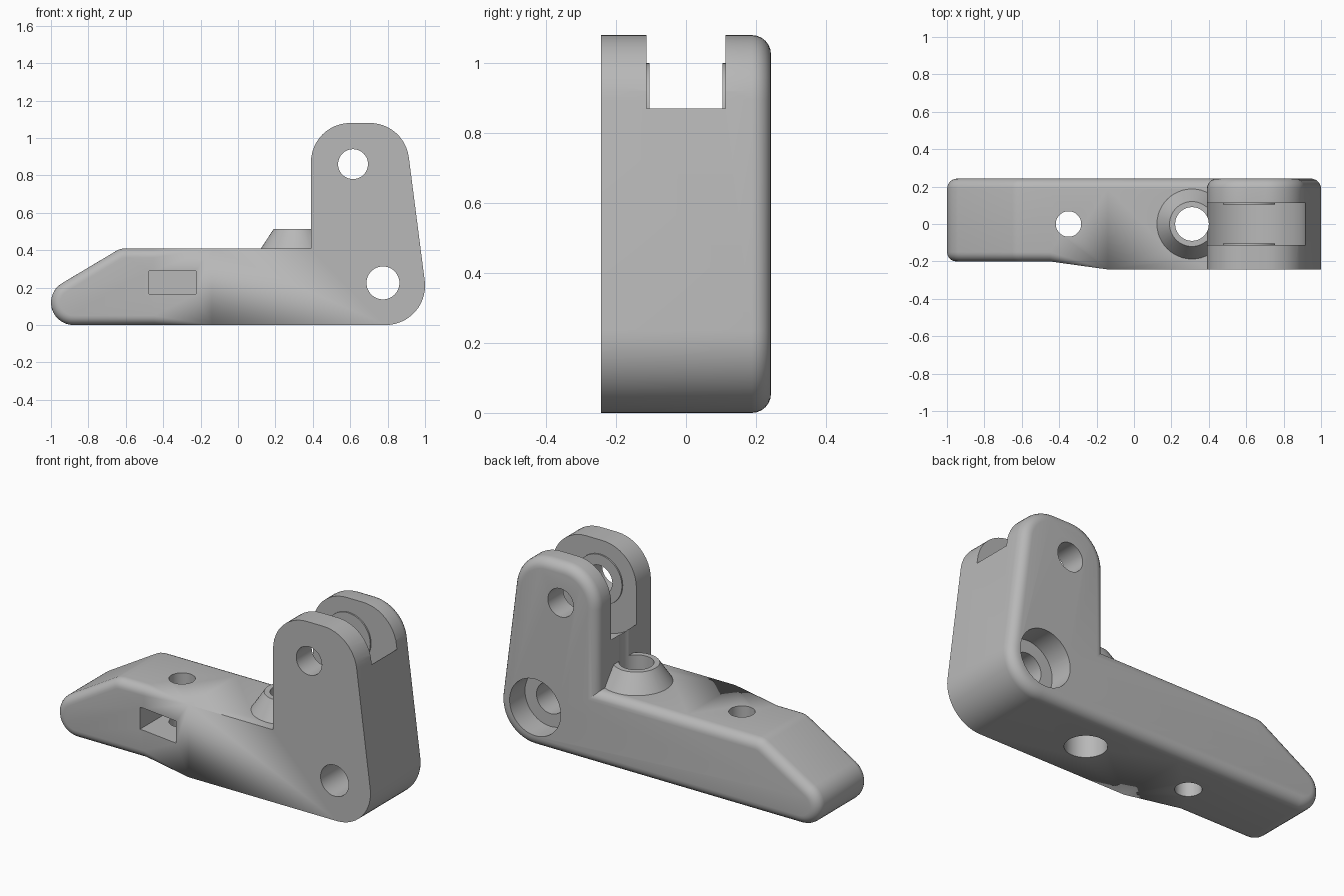
import bpy, bmesh
from math import sin, cos, radians, pi
from mathutils import Vector

if "Cube" in bpy.data.objects:
    bpy.data.objects.remove(bpy.data.objects["Cube"], do_unlink=True)

GREY = (0.48, 0.48, 0.48, 1)
mat = bpy.data.materials.new("plain grey")
mat.use_nodes = True
mat.diffuse_color = GREY
mat.node_tree.nodes["Principled BSDF"].inputs["Base Color"].default_value = GREY


def arc(cx, cz, r, start, end, steps):
    angles = [radians(start + (end - start) * i / steps) for i in range(steps + 1)]
    return [Vector((cx + r * cos(a), cz + r * sin(a))) for a in angles]


# Side outline, clockwise from the underside of the tip
TAPER_A, TAPER_B, TOP = -0.45, -0.14, 0.41
upper = arc(-0.88, 0.12, 0.12, 270, 121, 14) + arc(-0.6, 0.31, 0.1, 121, 90, 4)
upper.append(Vector((TAPER_A, TOP)))
a = len(upper) - 1
outline = upper + [Vector((TAPER_B, TOP)), Vector((0.39, TOP))]
outline += arc(0.6, 0.87, 0.21, 180, 90, 12) + arc(0.705, 0.87, 0.21, 90, 7, 12)
outline += arc(0.79, 0.21, 0.21, 7, -90, 14)
outline += [Vector((TAPER_B, 0)), Vector((TAPER_A, 0))]
n = len(outline)


def inward(i):
    """Mitred inward direction at an outline point."""
    d1 = (outline[i] - outline[i - 1]).normalized()
    d2 = (outline[(i + 1) % n] - outline[i]).normalized()
    n1, n2 = Vector((d1.y, -d1.x)), Vector((d2.y, -d2.x))
    return (n1 + n2) / (1 + n1.dot(n2))


miters = [inward(i) for i in range(n)]
BACK, FRONT, SEG = 0.243, -0.243, 6
bm = bmesh.new()


def ring(angle, front):
    verts = []
    for p, m in zip(outline, miters):
        if front:
            # Front edge round fades out along the taper
            t = min(max((p.x - TAPER_A) / (TAPER_B - TAPER_A), 0), 1)
            r = 0.05 * (1 - t)
            y = -0.2 + (FRONT + 0.2) * t + r * (1 - sin(angle))
        else:
            r = 0.055
            y = BACK - r * (1 - sin(angle))
        q = p + m * r * (1 - cos(angle))
        verts.append(bm.verts.new((q.x, y, q.y)))
    return verts


steps = [pi / 2 * k / SEG for k in range(SEG + 1)]
rings = [ring(s, True) for s in reversed(steps)] + [ring(s, False) for s in steps]
for r1, r2 in zip(rings, rings[1:]):
    for i in range(n):
        j = (i + 1) % n
        bm.faces.new((r1[i], r1[j], r2[j], r2[i]))
f = rings[0]
bm.faces.new(f[:a + 1] + [f[-1]])
bm.faces.new((f[a], f[a + 1], f[-2], f[-1]))
bm.faces.new(f[a + 1:-1])
bm.faces.new(rings[-1])
bmesh.ops.remove_doubles(bm, verts=bm.verts, dist=0.00002)
bmesh.ops.recalc_face_normals(bm, faces=bm.faces)
mesh = bpy.data.meshes.new("lever_bracket")
bm.to_mesh(mesh)
bm.free()
body = bpy.data.objects.new("lever_bracket", mesh)
bpy.context.collection.objects.link(body)
mesh.materials.append(mat)


def combine(tool, operation):
    tool.hide_render = True
    tool.data.materials.append(mat)
    mod = body.modifiers.new("combine", "BOOLEAN")
    mod.operation, mod.solver, mod.object = operation, "EXACT", tool
    bpy.context.view_layer.objects.active = body
    bpy.ops.object.modifier_apply(modifier=mod.name)
    bpy.data.objects.remove(tool, do_unlink=True)


def rod_y(x, z, r, y1, y2, operation="DIFFERENCE", sides=48):
    bpy.ops.mesh.primitive_cylinder_add(vertices=sides, radius=r, depth=y2 - y1,
                                        location=(x, (y1 + y2) / 2, z),
                                        rotation=(pi / 2, 0, 0))
    combine(bpy.context.object, operation)


def rod_z(x, r1, r2, z1, z2, operation="DIFFERENCE"):
    bpy.ops.mesh.primitive_cone_add(vertices=48, radius1=r1, radius2=r2, depth=z2 - z1,
                                    location=(x, 0, (z1 + z2) / 2))
    combine(bpy.context.object, operation)


def cut_box(low, high):
    low, high = Vector(low), Vector(high)
    bpy.ops.mesh.primitive_cube_add(size=1, location=(low + high) / 2)
    bpy.context.object.scale = high - low
    bpy.context.view_layer.update()
    combine(bpy.context.object, "DIFFERENCE")


# Fork slot with a round floor about the pivot
PX, PZ, SLOT = 0.615, 0.86, 0.113
rod_y(PX, PZ, 0.3, -SLOT, SLOT, sides=96)
cut_box((0.3, -SLOT, 0.87), (1.1, SLOT, 1.3))

# Raised pivot rings inside the fork
rod_y(PX, PZ, 0.14, -0.16, -0.105, "UNION")
rod_y(PX, PZ, 0.14, 0.105, 0.16, "UNION")

# Conical collar on the arm
rod_z(0.31, 0.187 + 0.0134, 0.12, 0.39, 0.512, "UNION")

# Pivot hole, lower hole and its counterbore at the back
rod_y(PX, PZ, 0.08, -0.4, 0.4)
rod_y(0.775, 0.225, 0.088, -0.4, 0.4)
rod_y(0.775, 0.225, 0.16, 0.105, 0.4)

# Upright holes: collar bore with wider mouth below, and small arm hole
rod_z(0.31, 0.09, 0.09, -0.2, 1.3)
rod_z(0.31, 0.108, 0.108, -0.2, 0.25)
rod_z(-0.35, 0.068, 0.068, -0.2, 0.7)

# Nut pocket in the front of the arm
cut_box((-0.475, -0.4, 0.165), (-0.225, 0.11, 0.29))

bpy.ops.object.select_all(action="DESELECT")
body.select_set(True)
bpy.context.view_layer.objects.active = body
bpy.ops.object.shade_smooth_by_angle(angle=radians(25))
